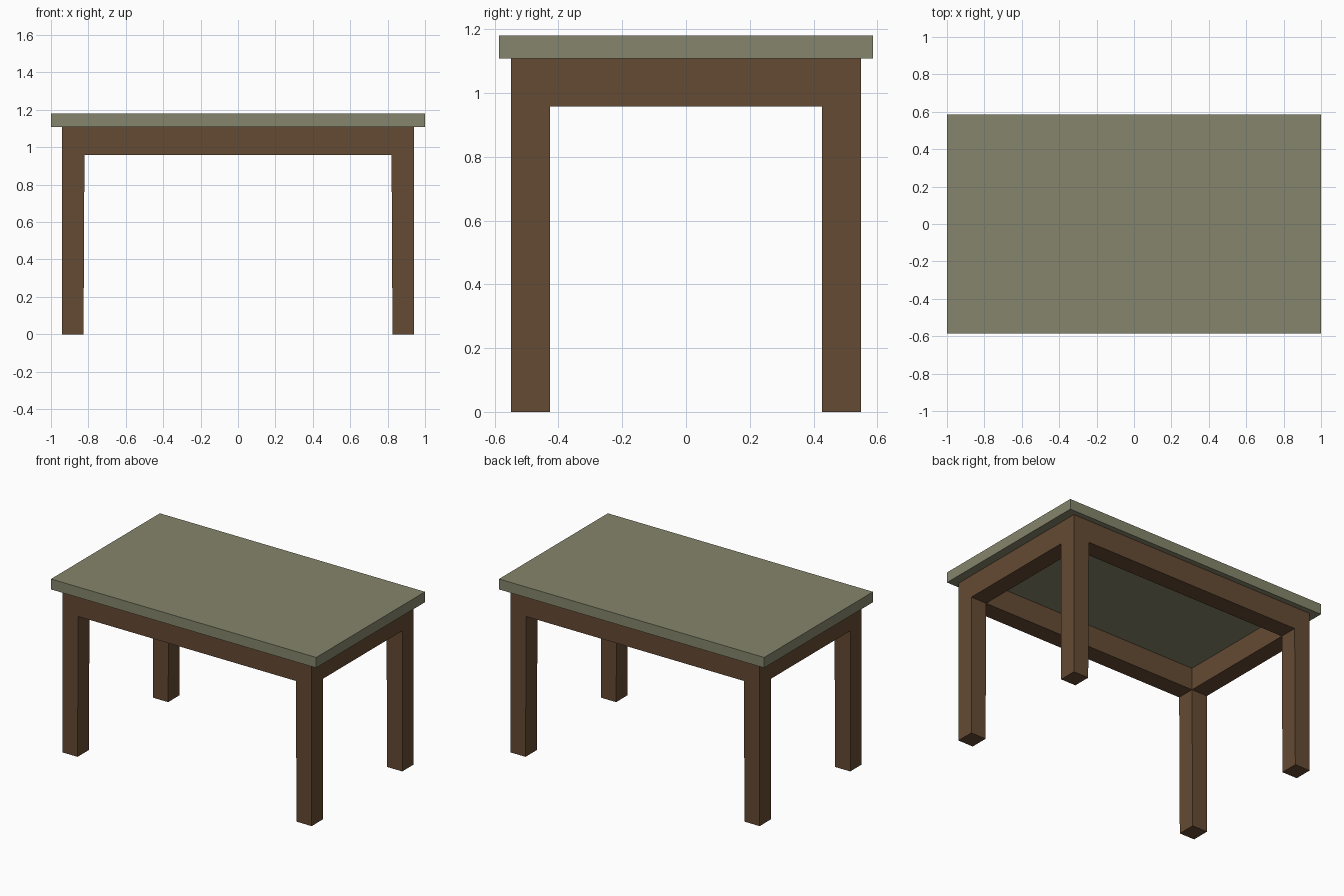
import bpy, bmesh

if "Cube" in bpy.data.objects:
    bpy.data.objects.remove(bpy.data.objects["Cube"])

def material(name, rgb):
    m = bpy.data.materials.new(name)
    m.diffuse_color = (*rgb, 1.0)
    m.use_nodes = True
    m.node_tree.nodes["Principled BSDF"].inputs["Base Color"].default_value = m.diffuse_color
    return m

def finish(bm, name, mat):
    bmesh.ops.recalc_face_normals(bm, faces=bm.faces)
    me = bpy.data.meshes.new(name)
    bm.to_mesh(me)
    bm.free()
    me.materials.append(mat)
    ob = bpy.data.objects.new(name, me)
    bpy.context.collection.objects.link(ob)
    return ob

def extrude_to(bm, faces, z, keep):
    r = bmesh.ops.extrude_face_region(bm, geom=faces, use_keep_orig=keep)
    for v in r["geom"]:
        if isinstance(v, bmesh.types.BMVert):
            v.co.z = z
    return [f for f in r["geom"] if isinstance(f, bmesh.types.BMFace)]

olive = material("olive top", (0.235, 0.235, 0.150))
brown = material("brown wood", (0.130, 0.069, 0.033))

TOP_Z, APRON_Z = 1.109, 0.958

# table top slab
bm = bmesh.new()
bmesh.ops.create_cube(bm, size=1.0)
for v in bm.verts:
    v.co = (v.co.x * 2.0, v.co.y * 1.172, TOP_Z + (v.co.z + 0.5) * 0.071)
finish(bm, "table_top", olive)

# apron ring with four legs drawn down from its corners
xs = (-0.94, -0.821, 0.821, 0.94)
ys = (-0.549, -0.427, 0.427, 0.549)
bm = bmesh.new()
grid = [[bm.verts.new((x, y, TOP_Z)) for y in ys] for x in xs]
ring = [bm.faces.new((grid[i][j], grid[i + 1][j], grid[i + 1][j + 1], grid[i][j + 1]))
        for i in range(3) for j in range(3) if (i, j) != (1, 1)]
under = extrude_to(bm, ring, APRON_Z, True)
corners = [f for f in under
           if abs(f.calc_center_median().x) > 0.8 and abs(f.calc_center_median().y) > 0.4]
extrude_to(bm, corners, 0.0, False)
# slight taper on the inner side of the feet
for v in bm.verts:
    if v.co.z < 0.01 and abs(v.co.x) < 0.9:
        v.co.x *= 0.826 / 0.821
finish(bm, "legs_and_apron", brown)
